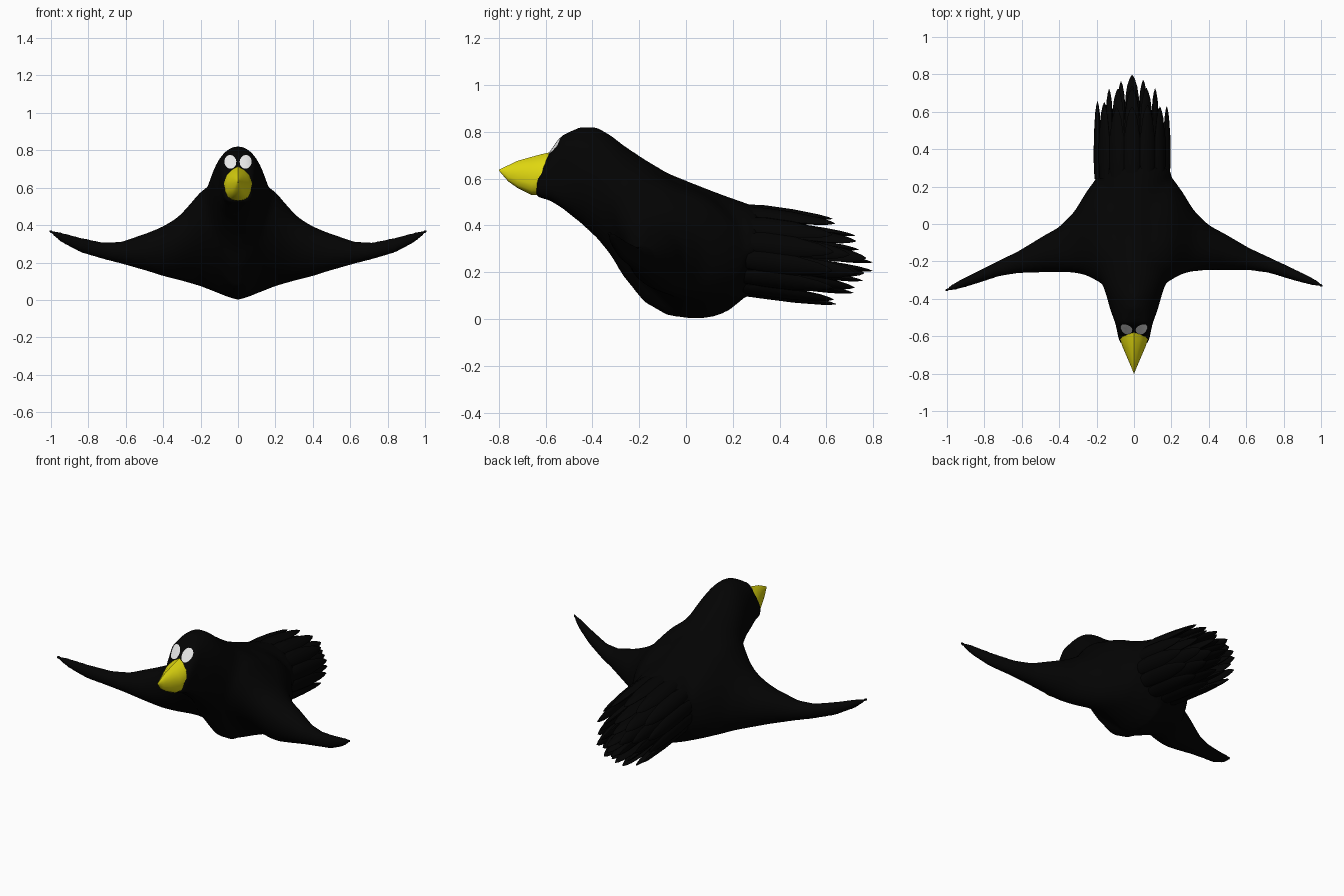
import bpy, bmesh, math, random
from mathutils import Vector

if "Cube" in bpy.data.objects:
    bpy.data.objects.remove(bpy.data.objects["Cube"])

random.seed(4)


def material(name, rgb):
    m = bpy.data.materials.new(name)
    m.diffuse_color = (*rgb, 1)
    m.use_nodes = True
    m.node_tree.nodes["Principled BSDF"].inputs["Base Color"].default_value = m.diffuse_color
    return m


BLACK = material("feather_black", (0.001, 0.001, 0.001))
YELLOW = material("beak_yellow", (0.74, 0.68, 0.005))
WHITE = material("eye_white", (0.8, 0.8, 0.8))


def loft(bm, rings):
    """Skin a list of equal-length point rings and close both ends."""
    loops = [[bm.verts.new(p) for p in ring] for ring in rings]
    n = len(loops[0])
    for a, b in zip(loops, loops[1:]):
        for i in range(n):
            j = (i + 1) % n
            bm.faces.new((a[i], a[j], b[j], b[i]))
    bm.faces.new(loops[0][::-1])
    bm.faces.new(loops[-1])


def finish(bm, name, mat):
    bmesh.ops.recalc_face_normals(bm, faces=bm.faces)
    me = bpy.data.meshes.new(name)
    bm.to_mesh(me)
    bm.free()
    me.materials.append(mat)
    for p in me.polygons:
        p.use_smooth = True
    ob = bpy.data.objects.new(name, me)
    bpy.context.collection.objects.link(ob)
    return ob


def circle(n):
    return [(math.cos(2 * math.pi * i / n), math.sin(2 * math.pi * i / n)) for i in range(n)]


def clamp(v, lo=0.0, hi=1.0):
    return min(hi, max(lo, v))


def power(v, e):
    return math.copysign(abs(v) ** e, v) if abs(v) > 1e-6 else 0


def y_ring(y, lo, hi, w, n=32):
    """Body section: squarish at the face, keeled under the belly."""
    e = 0.6 if y < -.5 else 1
    keel = 0.4 * clamp((y + .4) / .2)
    return [(w * power(c, e) * (1 + keel * min(s, 0)), y,
             (lo + hi) / 2 + (hi - lo) / 2 * power(s, e)) for c, s in circle(n)]


def x_ring(x, y0, y1, z0, z1, n=32):
    """Wing section, its front raised near the body, fitted to z0..z1."""
    b, h = (y1 - y0) / 2, (z1 - z0) / 2
    k = 0.9 * max(0, 1 - abs(x) / 0.5)
    pts = [(c, h * s - b * c * k * (1 if c < 0 else 0.3)) for c, s in circle(n)]
    lo, hi = min(p[1] for p in pts), max(p[1] for p in pts)
    return [(x, (y0 + y1) / 2 + b * c + .0125 * x, z0 + (z - lo) / (hi - lo) * (z1 - z0))
            for c, z in pts]


# Body and head: y, bottom, top, half width
BODY = [(-.639, .523, .615, .072), (-.612, .515, .66, .083), (-.585, .508, .705, .088),
        (-.53, .475, .785, .10), (-.45, .41, .822, .13), (-.38, .345, .82, .15),
        (-.32, .27, .785, .172), (-.27, .185, .745, .192), (-.18, .073, .685, .21),
        (-.08, .015, .625, .215), (.03, 0, .58, .215), (.14, .032, .537, .21),
        (.27, .10, .49, .2), (.31, .12, .475, .18)]
# Wing: x, front, rear, bottom, top
WING = [(0, -.36, .28, 0, .64), (.06, -.355, .28, .018, .64), (.12, -.34, .28, .042, .635),
        (.2, -.305, .25, .073, .582), (.26, -.272, .17, .09, .51), (.32, -.259, .07, .105, .445),
        (.4, -.253, -.01, .125, .395), (.48, -.252, -.055, .153, .36), (.62, -.255, -.138, .193, .312),
        (.72, -.27, -.185, .218, .307), (.84, -.308, -.243, .253, .333), (.94, -.337, -.292, .305, .36),
        (1.008, -.352, -.332, .358, .378)]

bm = bmesh.new()
loft(bm, [y_ring(*s) for s in BODY])
mirrored = [(-s[0], *s[1:]) for s in WING[:0:-1]]
loft(bm, [x_ring(*s) for s in mirrored + WING])
body = finish(bm, "body_and_wings", BLACK)

# Fuse body and wings into one skin
rm = body.modifiers.new("fuse", 'REMESH')
rm.mode = 'VOXEL'
rm.voxel_size = 0.012
rm.use_smooth_shade = True
fused = bpy.data.meshes.new_from_object(body.evaluated_get(bpy.context.evaluated_depsgraph_get()))
body.modifiers.clear()
body.data = fused

# Soften everything a little, and the wing roots strongly
root = body.vertex_groups.new(name="wing_root")
for v in fused.vertices:
    x, y, z = abs(v.co.x), v.co.y, v.co.z
    wgt = clamp((.48 - x) / .15) * clamp((y + .5) / .15) * clamp((.25 - y) / .1)
    wgt *= clamp(x / .1, .15) * clamp((z - .03) / .15, .1)
    if wgt > 0:
        root.add([v.index], wgt, 'REPLACE')
for name, its, group in (("soften", 5, ""), ("blend_roots", 60, "wing_root")):
    sm = body.modifiers.new(name, 'SMOOTH')
    sm.factor = 0.5
    sm.iterations = its
    sm.vertex_group = group

# Beak: a ridged wedge, its base buried in the head
HALF = [(0, 1), (.42, .84), (.82, .52), (1, .1), (1, -.4), (.82, -.76), (.45, -.95), (0, -1)]
outline = HALF + [(-x, z) for x, z in HALF[-2:0:-1]]
bm = bmesh.new()
loft(bm, [[(w * px, y, (lo + hi) / 2 + (hi - lo) / 2 * pz) for px, pz in outline]
          for y, lo, hi, w in [(-.57, .535, .715, .078), (-.62, .53, .704, .074), (-.66, .53, .693, .06),
                               (-.72, .56, .676, .034), (-.76, .588, .657, .017), (-.799, .633, .638, .001)]])
beak = finish(bm, "beak", YELLOW)

# Eyes: thin oval plates wrapped onto the face
for side, name in ((-1, "eye_left"), (1, "eye_right")):
    bm = bmesh.new()
    centre = Vector((side * 0.04, -0.565, 0.736))
    up = Vector((side * 0.12, 0.5, 1)).normalized()
    across = Vector((1, 0, -side * 0.12)).normalized()
    mid = bm.verts.new(centre)
    loops = [[bm.verts.new(centre + across * c * 0.031 * k + up * s * 0.041 * k)
              for c, s in circle(20)] for k in (0.33, 0.67, 1)]
    for i in range(20):
        j = (i + 1) % 20
        bm.faces.new((mid, loops[0][i], loops[0][j]))
        for a, b in zip(loops, loops[1:]):
            bm.faces.new((a[i], b[i], b[j], a[j]))
    eye = finish(bm, name, WHITE)
    sw = eye.modifiers.new("wrap", 'SHRINKWRAP')
    sw.target = body
    sw.wrap_method = 'PROJECT'
    sw.use_project_y = True
    sw.use_negative_direction = True
    sw.use_positive_direction = True
    sw.wrap_mode = 'ABOVE_SURFACE'
    sw.offset = 0.004

# Tail: concentric rings of long pointed feathers, longest in the middle
bm = bmesh.new()
for count, radius, length in ((14, 1, .64), (10, .68, .71), (6, .36, .755), (2, .1, .797)):
    for k in range(count):
        a = 2 * math.pi * (k + 0.5) / count
        out = Vector((math.cos(a), 0, math.sin(a)))
        side = Vector((-math.sin(a), 0, math.cos(a)))
        tip = length + (random.uniform(-.02, .02) if count > 2 else 0)
        rings = []
        for y, w in ((.24, .036), (.34, .046), (.46, .044), (tip - .12, .036),
                     (tip - .06, .027), (tip - .02, .014), (tip, .002)):
            drop = 0.05 * max(0, y - .27) / .37
            c0 = Vector((out.x * .19 * radius - .01, y, .295 - drop + out.z * .181 * radius))
            rings.append([c0 + side * c * w + out * s * w * 0.42 for c, s in circle(8)])
        loft(bm, rings)
tail = finish(bm, "tail_feathers", BLACK)

# Keep the beak ridge and feather edges crisp
bpy.ops.object.select_all(action='DESELECT')
for ob in (beak, tail):
    ob.select_set(True)
bpy.context.view_layer.objects.active = beak
bpy.ops.object.shade_smooth_by_angle(angle=math.radians(38))
